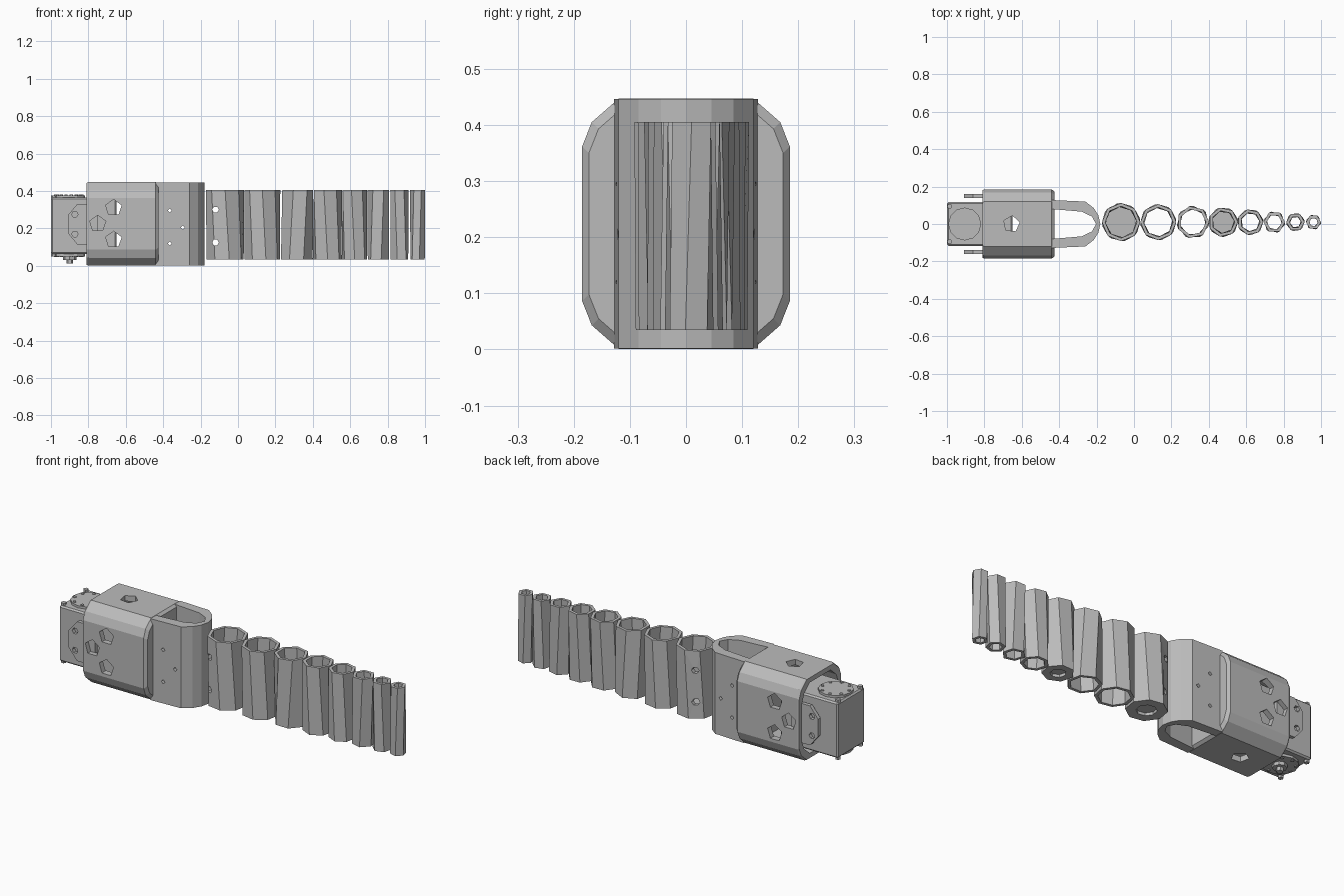
import bpy, bmesh
from math import cos, sin, pi
from mathutils import Vector

cube = bpy.data.objects.get("Cube")
if cube:
    bpy.data.objects.remove(cube)

grey = bpy.data.materials.new("plain grey")
grey.use_nodes = True
grey.diffuse_color = (0.5, 0.5, 0.5, 1)
grey.node_tree.nodes["Principled BSDF"].inputs["Base Color"].default_value = (0.5, 0.5, 0.5, 1)


def loft(name, rings, closed=False):
    """Skin equal-sized rings of points; cap the ends, or join last to first."""
    bm = bmesh.new()
    loops = [[bm.verts.new(p) for p in ring] for ring in rings]
    n = len(loops[0])
    pairs = list(zip(loops, loops[1:]))
    if closed:
        pairs.append((loops[-1], loops[0]))
    else:
        bm.faces.new(loops[0])
        bm.faces.new(loops[-1])
    for a, b in pairs:
        for i in range(n):
            j = (i + 1) % n
            bm.faces.new((a[i], a[j], b[j], b[i]))
    bmesh.ops.recalc_face_normals(bm, faces=bm.faces)
    mesh = bpy.data.meshes.new(name)
    bm.to_mesh(mesh)
    bm.free()
    mesh.materials.append(grey)
    obj = bpy.data.objects.new(name, mesh)
    bpy.context.collection.objects.link(obj)
    return obj


def prism(name, points, axis, lo, hi):
    """Extrude a 2D outline along x, y or z; 2D order is yz, xz or xy."""
    def place(p, d):
        v = list(p)
        v.insert("xyz".index(axis), d)
        return Vector(v)
    return loft(name, [[place(p, d) for p in points] for d in (lo, hi)])


def polygon(u, v, r, n, turn=0.0):
    return [(u + r * cos(turn + 2 * pi * i / n), v + r * sin(turn + 2 * pi * i / n))
            for i in range(n)]


def cut(obj, cutters):
    """Subtract cutters for good and remove them."""
    bpy.context.view_layer.objects.active = obj
    for c in cutters:
        c.hide_render = True
        mod = obj.modifiers.new("cut", 'BOOLEAN')
        mod.operation = 'DIFFERENCE'
        mod.solver = 'EXACT'
        mod.object = c
        bpy.ops.object.modifier_apply(modifier=mod.name)
        bpy.data.objects.remove(c)


def section(inset):
    """Rounded rectangle cross-section of the housing in y and z."""
    half, top = 0.185 - inset, 0.223 - inset
    corner = [(half, top - 0.085), (half - 0.017, top - 0.042), (half - 0.065, top)]
    quarter = corner + [(-y, z) for y, z in reversed(corner)]
    return [(y, z + 0.224) for y, z in quarter + [(-y, -z) for y, z in quarter]]


# Housing, hollow towards the motor
housing = loft("housing", [[(x, y, z) for y, z in section(inset)] for x, inset in
                           ((-0.81, 0.004), (-0.8, 0), (-0.44, 0), (-0.425, 0.012))])
cutters = [prism("cavity", section(0.03), 'x', -0.9, -0.52)]
for x, z in ((-0.665, 0.31), (-0.75, 0.225), (-0.665, 0.14)):
    cutters.append(prism("side_hole", polygon(x, z, 0.045, 5, 0.3), 'y', -0.3, 0.3))
cutters.append(prism("top_hole", polygon(-0.655, 0, 0.045, 5, 0.2), 'z', -0.1, 0.6))
cut(housing, cutters)

# Fork: two arms meeting in a blunt nose
outer = [(-0.44, -0.128), (-0.26, -0.12), (-0.215, -0.085), (-0.19, -0.045), (-0.18, 0)]
inner = [(-0.44, -0.08), (-0.28, -0.066), (-0.225, -0.04), (-0.203, 0)]


def mirrored(path):
    return path + [(x, -y) for x, y in reversed(path[:-1])]


fork = prism("fork", mirrored(outer) + mirrored(inner)[::-1], 'z', 0.002, 0.446)
cut(fork, [prism("screw_hole", polygon(x, z, 0.011, 4), 'y', -0.3, 0.3)
           for x, z in ((-0.365, 0.295), (-0.295, 0.205), (-0.365, 0.12))])

# Motor body
body = prism("motor_body", [(-0.999, -0.118), (-0.65, -0.118), (-0.65, 0.118), (-0.999, 0.118)],
             'z', 0.062, 0.365)
bevel = body.modifiers.new("edge", 'BEVEL')
bevel.width = 0.008
bevel.segments = 1

# Round horns with rim screws, above and below the motor
for label, lo, hi in (("top", 0.36, 0.377), ("bottom", 0.05, 0.066)):
    prism(label + "_horn", polygon(-0.905, 0, 0.088, 12), 'z', lo, hi)
    for i, (x, y) in enumerate(polygon(-0.905, 0, 0.072, 8, 0.2)):
        prism(f"{label}_horn_screw_{i}", polygon(x, y, 0.009, 6), 'z', lo - 0.004, hi + 0.004)
    for i, (x, y) in enumerate(polygon(-0.905, 0, 0.135, 4, pi / 4)):
        if x < -0.9:
            prism(f"{label}_corner_screw_{i}", polygon(x + 0.015, y, 0.014, 6), 'z', lo, hi)
prism("bottom_washer", polygon(-0.9, 0, 0.036, 8), 'z', 0.032, 0.055)
prism("bottom_screw", polygon(-0.9, 0, 0.018, 6), 'z', 0.012, 0.04)

# Side lugs reaching back from the housing
lug_outline = [(-0.75, 0.33), (-0.86, 0.33), (-0.91, 0.27), (-0.91, 0.175),
               (-0.86, 0.115), (-0.75, 0.115)]
for side, lo in (("left", 0.14), ("right", -0.16)):
    lug = prism(side + "_lug", lug_outline, 'y', lo, lo + 0.02)
    cut(lug, [prism("lug_hole", polygon(-0.872, z, 0.017, 6), 'y', -0.3, 0.3)
              for z in (0.275, 0.17)])

# Tail: a row of shrinking twisted tubes
# (centre x, radius, sides, twist, has a floor)
tubes = ((-0.069, 0.102, 8, 0.22, True), (0.13, 0.096, 8, 0.2, False),
         (0.315, 0.087, 7, -0.25, False), (0.477, 0.079, 7, 0.25, True),
         (0.622, 0.069, 7, 0.25, False), (0.75, 0.058, 6, -0.25, False),
         (0.863, 0.049, 6, 0.28, False), (0.96, 0.04, 6, -0.28, False))
BASE, TOP = 0.035, 0.405
for i, (cx, r, n, twist, floored) in enumerate(tubes, 1):
    def ring(radius, z):
        turn = twist * (TOP - z) / (TOP - BASE)
        return [(x, y, z) for x, y in polygon(cx, 0.01, radius, n, turn)]
    hollow = r - 0.017
    shell = [ring(r, BASE), ring(r, TOP), ring(hollow, TOP)]
    if floored:
        shell = [ring(r * 0.5, BASE + 0.015), ring(r * 0.5, BASE)] + shell
        tube = loft(f"tail_tube_{i}", shell + [ring(hollow, BASE + 0.03)])
    else:
        tube = loft(f"tail_tube_{i}", shell + [ring(hollow, BASE)], closed=True)
    if i == 1:
        cut(tube, [prism("pin_hole", polygon(-0.12, z, 0.018, 6), 'y', -0.3, 0.3)
                   for z in (0.3, 0.125)])
